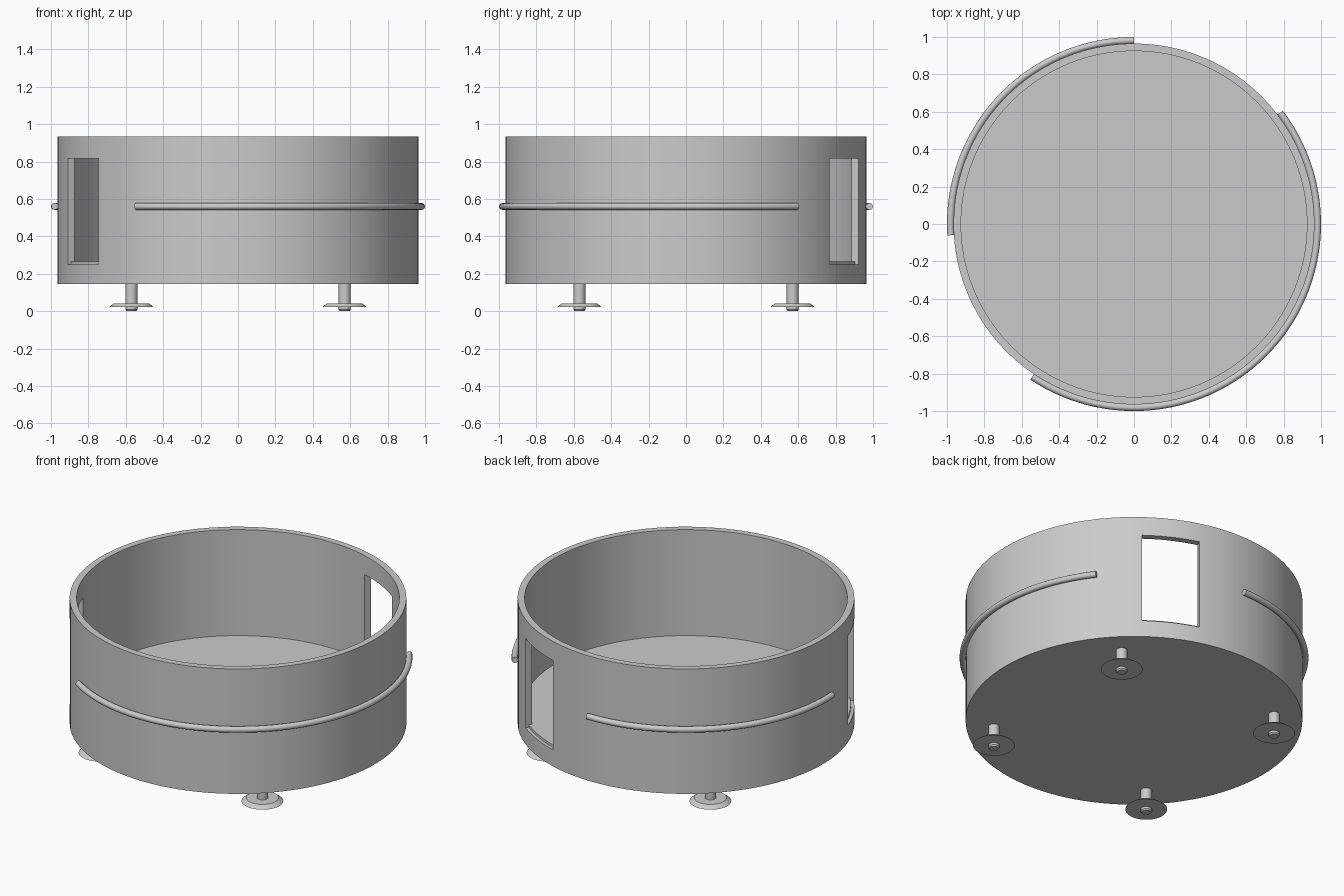
import bpy
from math import cos, sin, pi, radians

old = bpy.data.objects.get("Cube")
if old:
    bpy.data.objects.remove(old, do_unlink=True)


def make_material(name, value):
    mat = bpy.data.materials.new(name)
    mat.use_nodes = True
    colour = (value, value, value, 1)
    mat.diffuse_color = colour
    mat.node_tree.nodes["Principled BSDF"].inputs["Base Color"].default_value = colour
    return mat


grey = make_material("light grey", 0.6)


def make_object(name, verts, faces):
    mesh = bpy.data.meshes.new(name)
    mesh.from_pydata(verts, [], faces)
    mesh.materials.append(grey)
    obj = bpy.data.objects.new(name, mesh)
    bpy.context.collection.objects.link(obj)
    return obj


def smooth(obj, angle=35):
    bpy.ops.object.select_all(action='DESELECT')
    obj.select_set(True)
    bpy.context.view_layer.objects.active = obj
    bpy.ops.object.shade_smooth_by_angle(angle=radians(angle))


def lathe(name, profile, segments, centre=(0, 0)):
    """Spin (radius, height) points, bottom first, and cap both ends."""
    verts = [(centre[0] + r * cos(2 * pi * i / segments),
              centre[1] + r * sin(2 * pi * i / segments), z)
             for r, z in profile for i in range(segments)]
    faces = []
    for k in range(len(profile) - 1):
        for i in range(segments):
            a, b = k * segments + i, k * segments + (i + 1) % segments
            faces.append((a, b, b + segments, a + segments))
    last = (len(profile) - 1) * segments
    faces.append(tuple(reversed(range(segments))))
    faces.append(tuple(range(last, last + segments)))
    return make_object(name, verts, faces)


# Round wall with a closed base
wall = lathe("drum_wall", [(0.965, 0.145), (0.965, 0.935),
                           (0.925, 0.935), (0.925, 0.2)], 96)

# Two openings cut through the wall
for label, angle in (("back", 62.8), ("front", 209.4)):
    a = radians(angle)
    bpy.ops.mesh.primitive_cube_add(
        size=1, location=(0.95 * cos(a), 0.95 * sin(a), 0.5325), rotation=(0, 0, a))
    cutter = bpy.context.object
    cutter.name = label + "_opening_cutter"
    cutter.scale = (0.3, 0.336, 0.565)
    cutter.hide_render = True
    cut = wall.modifiers.new(label + "_opening", 'BOOLEAN')
    cut.operation = 'DIFFERENCE'
    cut.solver = 'EXACT'
    cut.object = cutter
    bpy.context.view_layer.objects.active = wall
    bpy.ops.object.modifier_apply(modifier=cut.name)
    bpy.data.objects.remove(cutter, do_unlink=True)
smooth(wall)

# Raised floor, just above the sills
smooth(lathe("floor", [(0.945, 0.19), (0.945, 0.265)], 96))


# Tubular rails wrapped round the outside
def rail(name, start, end, sides=12):
    steps = int(abs(end - start) / 3)
    verts, faces = [], []
    for i in range(steps + 1):
        a = radians(start + (end - start) * i / steps)
        for j in range(sides):
            t = 2 * pi * j / sides
            r = 0.9815 + 0.0185 * cos(t)
            verts.append((r * cos(a), r * sin(a), 0.56 + 0.0185 * sin(t)))
    for i in range(steps):
        for j in range(sides):
            p, q = i * sides + j, i * sides + (j + 1) % sides
            faces.append((p, p + sides, q + sides, q))
    faces.append(tuple(range(sides)))
    faces.append(tuple(reversed(range(steps * sides, (steps + 1) * sides))))
    smooth(make_object(name, verts, faces))


rail("long_rail", -123.7, 37.3)
rail("short_rail", 90, 183.5)

# Four levelling feet, each a stem through a flared pad
foot = [(0.026, 0.0), (0.032, 0.008), (0.032, 0.021), (0.12, 0.021),
        (0.093, 0.042), (0.032, 0.042), (0.032, 0.16)]
for side, x in (("left", 0.57), ("right", -0.57)):
    for end, y in (("front", -0.57), ("back", 0.57)):
        smooth(lathe(f"{end}_{side}_foot", foot, 32, (x, y)), 20)
